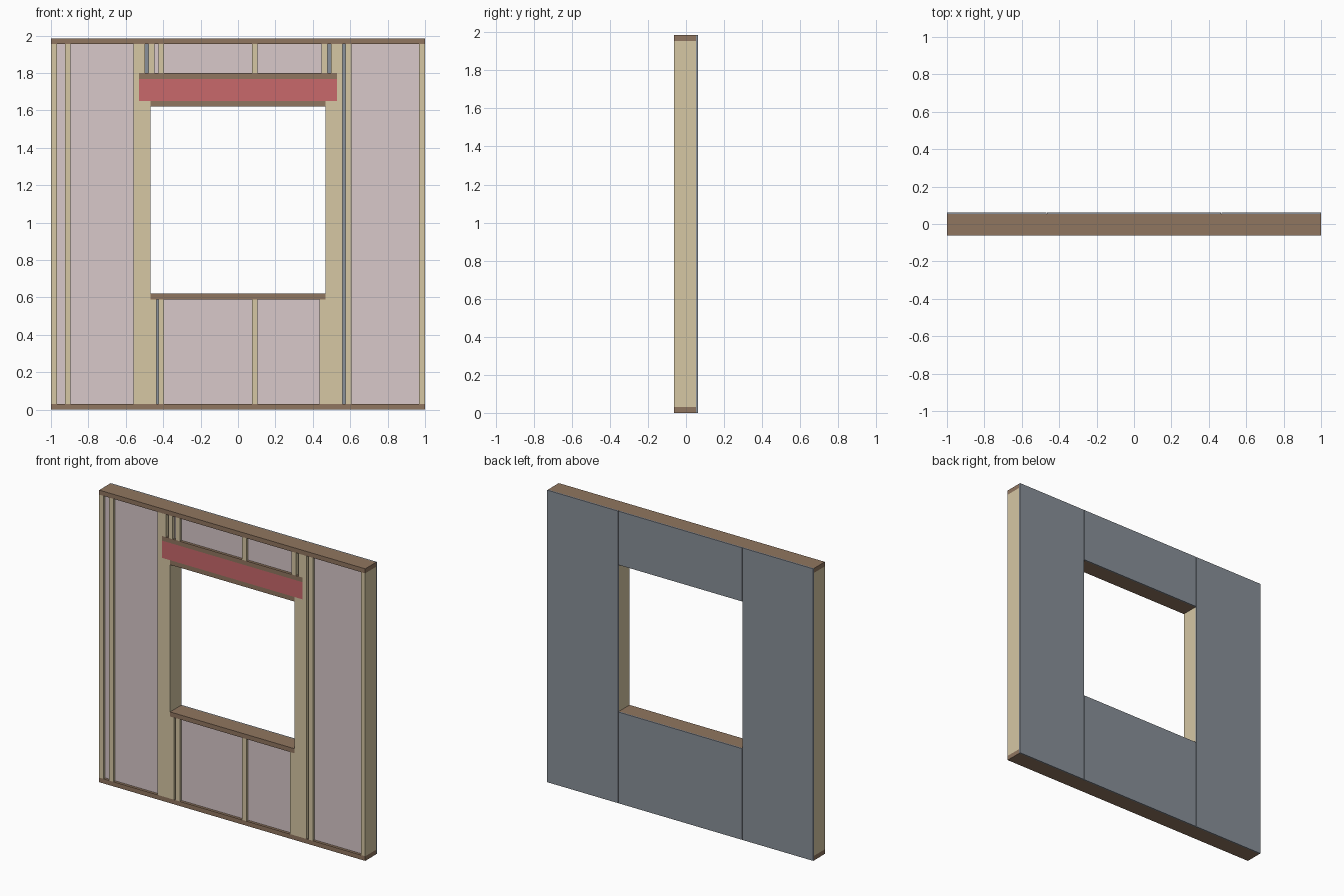
import bpy
import bmesh
from mathutils import Vector

if "Cube" in bpy.data.objects:
    bpy.data.objects.remove(bpy.data.objects["Cube"])


def material(name, rgb):
    m = bpy.data.materials.new(name)
    m.diffuse_color = (*rgb, 1)
    m.use_nodes = True
    m.node_tree.nodes["Principled BSDF"].inputs["Base Color"].default_value = m.diffuse_color
    return m


STUD = material("stud_timber", (0.67, 0.57, 0.37))
PLATE = material("plate_timber", (0.28, 0.18, 0.115))
HEADER = material("header_red", (0.58, 0.14, 0.145))
WOOL = material("insulation_pink", (0.69, 0.58, 0.59))
BOARD = material("sheathing_grey", (0.25, 0.28, 0.32))

T = 0.031                         # timber thickness
FRONT, BACK, SKIN = -0.062, 0.053, 0.062
TOP = 1.985
OPEN = 0.467                      # half width of the window opening
SILL, LINTEL = 0.62, 1.62         # bottom and top of the opening
HEAD_LOW, HEAD_HIGH = LINTEL + T, 1.768
KING = OPEN + 3 * T               # outer face of the king studs
UPPER = HEAD_HIGH + T             # top of the plate over the header


def box(name, x0, x1, z0, z1, mat, y0=FRONT, y1=BACK):
    bm = bmesh.new()
    bmesh.ops.create_cube(bm, size=1)
    size = Vector((x1 - x0, y1 - y0, z1 - z0))
    mid = Vector((x0 + x1, y0 + y1, z0 + z1)) / 2
    for v in bm.verts:
        v.co = v.co * size + mid
    me = bpy.data.meshes.new(name)
    bm.to_mesh(me)
    bm.free()
    me.materials.append(mat)
    ob = bpy.data.objects.new(name, me)
    bpy.context.collection.objects.link(ob)
    return ob


def stud(name, centre, z0, z1):
    box(name, centre - T / 2, centre + T / 2, z0, z1, STUD)


# horizontal plates, sill and header
box("bottom_plate", -1, 1, 0, T, PLATE)
box("top_plate", -1, 1, TOP - T, TOP, PLATE)
box("window_sill_plate", -OPEN, OPEN, SILL - T, SILL, PLATE)
box("window_head_plate", -OPEN, OPEN, LINTEL, HEAD_LOW, PLATE)
box("header_beam", -OPEN - 2 * T, OPEN + 2 * T, HEAD_LOW, HEAD_HIGH, HEADER)
box("header_top_plate", -OPEN - 2 * T, OPEN + 2 * T, HEAD_HIGH, UPPER, PLATE)

# mirrored studs around the opening and at the wall ends
for side, s in (("left", -1), ("right", 1)):
    stud(f"{side}_end_stud", s * (1 - T / 2), T, TOP - T)
    stud(f"{side}_king_stud", s * (KING - T / 2), T, TOP - T)
    stud(f"{side}_outer_jack_stud", s * (OPEN + 1.5 * T), T, HEAD_LOW)
    stud(f"{side}_inner_jack_stud", s * (OPEN + 0.5 * T), T, HEAD_LOW)
    stud(f"{side}_sill_cripple", s * (OPEN - 0.5 * T), T, SILL - T)
    stud(f"{side}_outer_header_cripple", s * (OPEN + 1.5 * T), UPPER, TOP - T)
    stud(f"{side}_inner_header_cripple", s * 0.463, UPPER, TOP - T)

# regularly spaced studs, cut into cripples where they meet the opening
GRID = [-0.91 + 0.5 * i for i in range(4)]
for i, x in enumerate(GRID):
    if abs(x) > OPEN:
        stud(f"common_stud_{i}", x, T, TOP - T)
    else:
        stud(f"lower_cripple_{i}", x, T, SILL - T)
        stud(f"upper_cripple_{i}", x, UPPER, TOP - T)

# insulation batts, slightly recessed between the studs
h = T / 2
bays = [(-1 + T, GRID[0] - h, T, TOP - T), (GRID[0] + h, -KING, T, TOP - T),
        (GRID[3] + h, 1 - T, T, TOP - T),
        (GRID[1] + h, GRID[2] - h, T, SILL - T),
        (GRID[2] + h, OPEN - T, T, SILL - T),
        (-0.463 + h, GRID[1] - h, UPPER, TOP - T),
        (GRID[1] + h, GRID[2] - h, UPPER, TOP - T),
        (GRID[2] + h, 0.463 - h, UPPER, TOP - T)]
for i, bay in enumerate(bays):
    box(f"insulation_batt_{i}", *bay, WOOL, y0=FRONT + 0.018)

# sheathing boards on the back with fine joints
g = 0.0015
for name, x0, x1, z0, z1 in (("left", -1, -OPEN - g, 0, TOP),
                             ("right", OPEN + g, 1, 0, TOP),
                             ("lower", -OPEN + g, OPEN - g, 0, SILL),
                             ("upper", -OPEN + g, OPEN - g, LINTEL, TOP)):
    box(f"{name}_sheathing", x0, x1, z0, z1, BOARD, BACK, SKIN)
